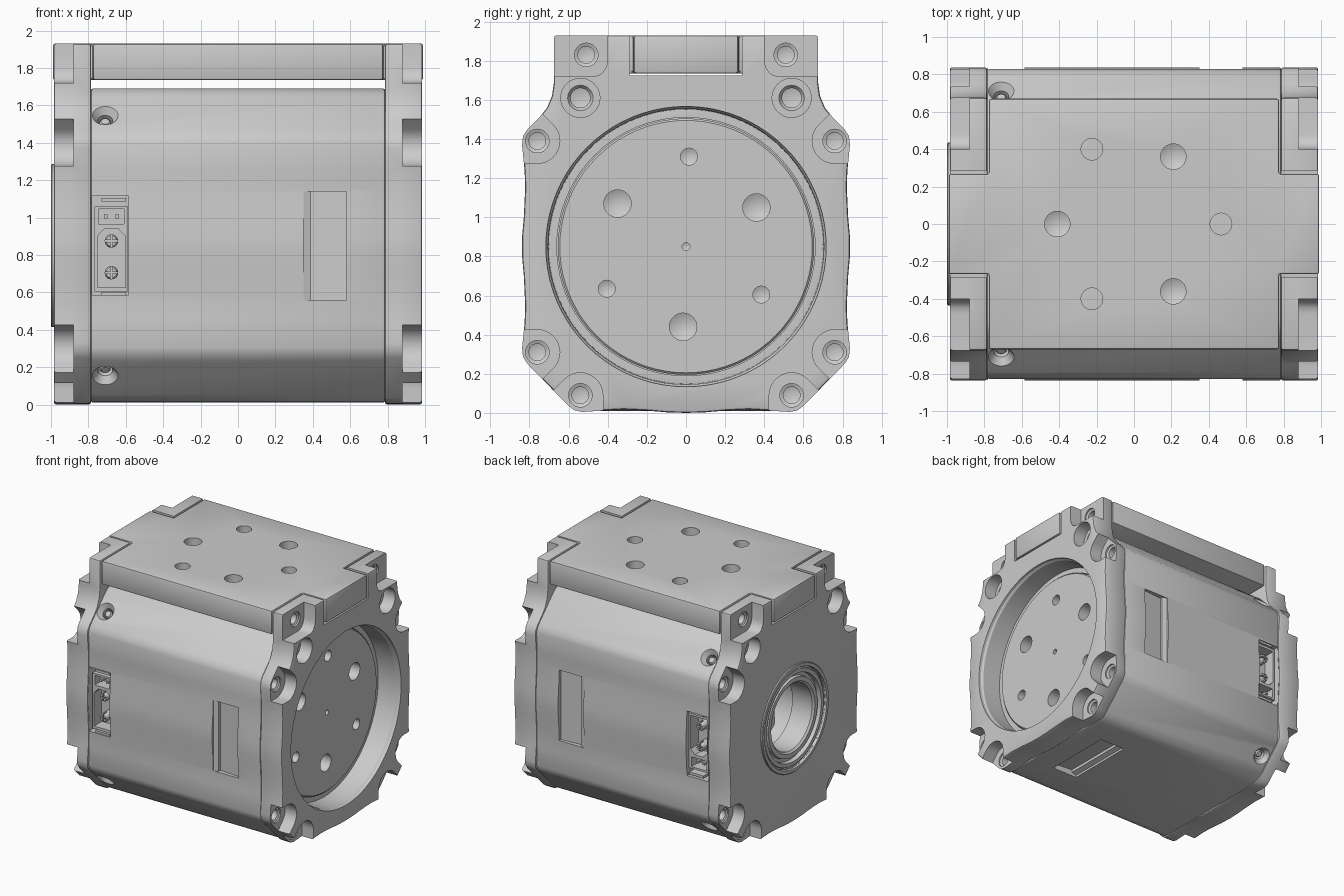
import bpy, bmesh, math
from mathutils import Vector, Matrix

if "Cube" in bpy.data.objects:
    bpy.data.objects.remove(bpy.data.objects["Cube"])

CZ = 0.85  # height of the motor axis


def finish(name, bm):
    bmesh.ops.remove_doubles(bm, verts=bm.verts, dist=1e-5)
    bmesh.ops.recalc_face_normals(bm, faces=bm.faces)
    me = bpy.data.meshes.new(name)
    bm.to_mesh(me)
    bm.free()
    ob = bpy.data.objects.new(name, me)
    bpy.context.collection.objects.link(ob)
    return ob


def prism(name, pts, axis, lo, hi):
    """Extrude a 2D outline along x (pts are y,z), y (x,z) or z (x,y)."""
    put = {'x': lambda a, b, t: (t, a, b), 'y': lambda a, b, t: (a, t, b), 'z': lambda a, b, t: (a, b, t)}[axis]
    bm = bmesh.new()
    face = bm.faces.new([bm.verts.new(put(a, b, lo)) for a, b in pts])
    ext = bmesh.ops.extrude_face_region(bm, geom=[face])['geom']
    bmesh.ops.translate(bm, vec=put(0, 0, hi - lo), verts=[v for v in ext if isinstance(v, bmesh.types.BMVert)])
    return finish(name, bm)


def rect(a0, a1, b0, b1):
    return [(a0, b0), (a1, b0), (a1, b1), (a0, b1)]


def lathe(name, prof, pos, d, seg=32, ring=False):
    """Spin (distance, radius) points around direction d."""
    bm = bmesh.new()
    vs = [bm.verts.new((r, 0, t)) for t, r in prof]
    for i in range(len(vs) - (0 if ring else 1)):
        bm.edges.new((vs[i], vs[(i + 1) % len(vs)]))
    bmesh.ops.spin(bm, geom=bm.verts[:] + bm.edges[:], cent=(0, 0, 0), axis=(0, 0, 1),
                   angle=math.tau, steps=seg, use_merge=True)
    rot = Vector(d).to_track_quat('Z', 'Y').to_matrix().to_4x4()
    bm.transform(Matrix.Translation(pos) @ rot)
    return finish(name, bm)


def apply(ob, mod):
    bpy.context.view_layer.objects.active = ob
    bpy.ops.object.modifier_apply(modifier=mod.name)


def cut(ob, cutter):
    m = ob.modifiers.new('cut', 'BOOLEAN')
    m.operation, m.solver, m.object = 'DIFFERENCE', 'EXACT', cutter
    apply(ob, m)
    bpy.data.objects.remove(cutter)


def drill(ob, pos, d, r, depth, seg=32):
    cut(ob, lathe('cutter', [(.05, 0), (.05, r), (-depth, r), (-depth - r * .5, 0)], pos, d, seg))


def bevel(ob, w, seg=2):
    m = ob.modifiers.new('bevel', 'BEVEL')
    m.width, m.segments, m.limit_method, m.angle_limit = w, seg, 'ANGLE', math.radians(50)
    apply(ob, m)


def mirrored(half):
    """Close a +y half outline with its -y copy."""
    return half + [(-y, z) for y, z in reversed(half) if y > 0]


def pocket(y, z, a0, a1, s, r=.115, far=.25):
    """Bolt pocket outline, round inside and open to the outside."""
    ang = [math.radians(a0 + 90 + (a1 - a0 + 180) * i / 12) for i in range(13)]
    pts = [(y + r * math.cos(a), z + r * math.sin(a)) for a in ang]
    e0, e1 = math.radians(a0), math.radians(a1)
    pts.insert(0, (pts[0][0] + far * math.cos(e0), pts[0][1] + far * math.sin(e0)))
    pts.append((pts[-1][0] + far * math.cos(e1), pts[-1][1] + far * math.sin(e1)))
    return [(s * a, b) for a, b in pts]


# Lower half of the outline shared by both end caps
side = [(.825, 1.24), (.822, 1.15), (.829, 1.0), (.838, .90), (.838, .80), (.829, .70), (.822, .55), (.825, .46)]
cap_outline = mirrored([(.675, 1.93), (.675, 1.69), (.685, 1.62), (.71, 1.56), (.75, 1.51), (.81, 1.45), (.833, 1.415),
                        (.838, 1.37)] + side + [(.838, .33), (.833, .285), (.81, .25), (.60, .035), (.57, .013),
                        (.53, .005), (.45, .01), (.32, .018), (.2, .012), (.1, .003), (0, 0)])


def make_cap(name, sx):
    cap = prism(name, cap_outline, 'x', .785, .985)
    bevel(cap, .014)
    cut(cap, prism('cutter', rect(-.285, .285, 1.725, 2.1), 'x', .7, 1.1))
    sink = [(.2, 0), (.2, .06), (-.012, .06), (-.02, .043), (-.075, .043), (-.09, 0)]
    for s in (1, -1):
        # Pocket at the top corner
        corner = [(.4, 2.1), (.4, 1.80), (.408, 1.765), (.425, 1.74), (.447, 1.725), (.48, 1.72), (.9, 1.72), (.9, 2.1)]
        cut(cap, prism('cutter', [(s * y, z) for y, z in corner], 'x', .88, 1.1))
        # Pockets at the side and bottom corners
        for y, z, a0, a1 in ((.76, 1.39, 45, 0), (.76, .31, 0, -45), (.54, .09, -45, -90)):
            cut(cap, prism('cutter', pocket(y, z, a0 + 0, a1 + 0, s) if a0 <= a1 else
                           pocket_open(y, z, a0, a1, s), 'x', .88, 1.1))
        for y, z in ((.51, 1.83), (.76, 1.39), (.76, .31), (.54, .09)):
            cut(cap, lathe('cutter', sink, (.88, s * y, z), (1, 0, 0)))
        # Deep counterbore
        cut(cap, lathe('cutter', [(.2, 0), (.2, .1), (0, .1), (0, .065), (-.02, .05), (-.07, .05), (-.085, 0)],
                       (.88, s * .54, 1.61), (1, 0, 0)))
    if sx < 0:
        cap.data.transform(Matrix.Scale(-1, 4, (1, 0, 0)))
        cap.data.flip_normals()
    return cap


def pocket_open(y, z, a0, a1, s):
    """Arc runs from the a0 wall round the inside to the a1 wall."""
    return pocket(y, z, a0, a1, s)


# Output end cap with its wide round opening
cap = make_cap('output_end_cap', 1)
cut(cap, lathe('cutter', [(.7, 0), (.7, .70), (.95, .705), (.965, .715), (1.1, .725), (1.1, 0)], (0, 0, CZ), (1, 0, 0), 80))

# Rear end cap with bearing seat
rear = make_cap('rear_end_cap', -1)
cut(rear, lathe('cutter', [(.7, 0), (.7, .40), (1.1, .40), (1.1, 0)], (0, 0, CZ), (-1, 0, 0), 64))
lathe('bearing_ring', [(.78, .27), (.96, .27), (.975, .285), (.975, .32), (.95, .325), (.95, .35), (.985, .355),
                       (.985, .385), (.975, .39), (.975, .40), (1.0, .405), (1.0, .43), (.995, .435), (.98, .435),
                       (.98, .41), (.78, .41)], (0, 0, CZ), (-1, 0, 0), 64, True)

# Main housing between the caps
half = [(0, 1.69), (.50, 1.69), (.545, 1.685), (.58, 1.668), (.61, 1.645), (.79, 1.465), (.815, 1.435), (.828, 1.395)]
half += side
half += [(y, 1.70 - z) for y, z in reversed(half[:8])]
body = prism('housing', mirrored(half), 'x', -.787, .787)
bevel(body, .012)
cut(body, lathe('cutter', [(.6, 0), (.6, .66), (.9, .66), (.9, 0)], (0, 0, CZ), (1, 0, 0), 80))
cut(body, lathe('cutter', [(.35, 0), (.35, .3), (.9, .3), (.9, 0)], (0, 0, CZ), (-1, 0, 0), 48))

# Shallow windows on both sides and underneath
win = [(.35, .95), (.35, .822), (.39, .808), (.39, .785), (.58, .80), (.58, .95)]
for s in (1, -1):
    cut(body, prism('cutter', [(x, s * y) for x, y in win], 'z', .56, 1.14))
cut(body, prism('cutter', [(x, CZ - y) for x, y in win], 'y', -.29, .29))

# Countersunk screws on the slanted faces
for sy in (1, -1):
    for sz in (1, -1):
        p, d = (-.71, sy * .711, CZ + sz * .696), (0, sy, sz)
        cut(body, lathe('cutter', [(.05, 0), (.05, .07), (0, .07), (-.04, .04), (-.12, .04), (-.12, 0)], p, d))
        lathe('housing_screw', [(-.125, 0), (-.125, .03), (-.055, .03), (-.045, .022), (-.045, 0)], p, d, 16)

# Power sockets, the back one turned half round the axis
for s in (1, -1):
    sock = []
    cut(body, prism('cutter', rect(-.78, -.585, .585, 1.115), 'y', s * .66, s * .95))
    z = lambda v: CZ + (v - CZ) * -s
    ysort = lambda a, b: (min(s * a, s * b), max(s * a, s * b))
    plug = [(-.752, .625), (-.602, .625), (-.602, .90), (-.64, .94), (-.714, .94), (-.752, .90)]
    shell = prism('socket_shell', [(x, z(v)) for x, v in
                                   rect(-.768, -.587, .605, 1.06)], 'y', *ysort(.655, .80))
    cut(shell, prism('cutter', [(x, z(v)) for x, v in plug], 'y', *ysort(.70, .9)))
    cut(shell, prism('cutter', [(x, z(v)) for x, v in rect(-.745, -.61, .965, 1.045)], 'y', *ysort(.70, .9)))
    for v in (.705, .875):
        pin = lathe('power_pin', [(-.02, 0), (-.02, .036), (.085, .036), (.1, .028), (.1, 0)],
                    (-.677, s * .69, z(v)), (0, s, 0), 20)
        for w, h in ((.005, .05), (.05, .005)):
            cut(pin, prism('cutter', rect(-.677 - w, -.677 + w, z(v) - h, z(v) + h), 'y', *ysort(.74, .9)))
    for x in (-.707, -.647):
        prism('signal_pin', rect(x - .01, x + .01, z(1.005) - .01, z(1.005) + .01), 'y', *ysort(.69, .78))
    for v in (.592, 1.095):
        prism('socket_clip', rect(-.73, -.60, z(v) - .01, z(v) + .01), 'y', *ysort(.655, .815))

# Upright bars seen through the rear bore
for i in range(4):
    y = -.18 + .12 * i
    prism('inner_bar', rect(y - .03, y + .03, CZ - .31, CZ + .31), 'x', -.66, -.34)

# Drilled output disc
disc = lathe('output_disc', [(.58, 0), (.58, .655), (.80, .655), (.81, .645), (.81, 0)], (0, 0, CZ), (1, 0, 0), 80)
for y, z, r in ((-.35, 1.07, .07), (.36, 1.05, .07), (-.015, .44, .07), (.015, 1.31, .043),
                (-.405, .635, .043), (.385, .605, .043), (0, .85, .02)):
    drill(disc, (.81, y, z), (1, 0, 0), r, .12)

# Cross-shaped mounting plate on top
q = [(.99, .268), (.775, .268), (.775, .67)]
plate = prism('mounting_plate', q + [(-x, y) for x, y in reversed(q)] + [(-x, -y) for x, y in q] +
              [(x, -y) for x, y in reversed(q)], 'z', 1.735, 1.93)
bevel(plate, .012)
for x, y in ((-.41, 0), (.21, .36), (.21, -.36)):
    drill(plate, (x, y, 1.93), (0, 0, 1), .068, .11)
for x, y in ((-.225, .4), (-.225, -.4), (.465, 0)):
    cut(plate, lathe('cutter', [(.05, 0), (.05, .058), (-.13, .058), (-.13, 0)], (x, y, 1.93), (0, 0, 1)))

# Smooth round faces, keep edges sharp
bpy.ops.object.select_all(action='SELECT')
bpy.ops.object.shade_smooth_by_angle(angle=math.radians(28))
